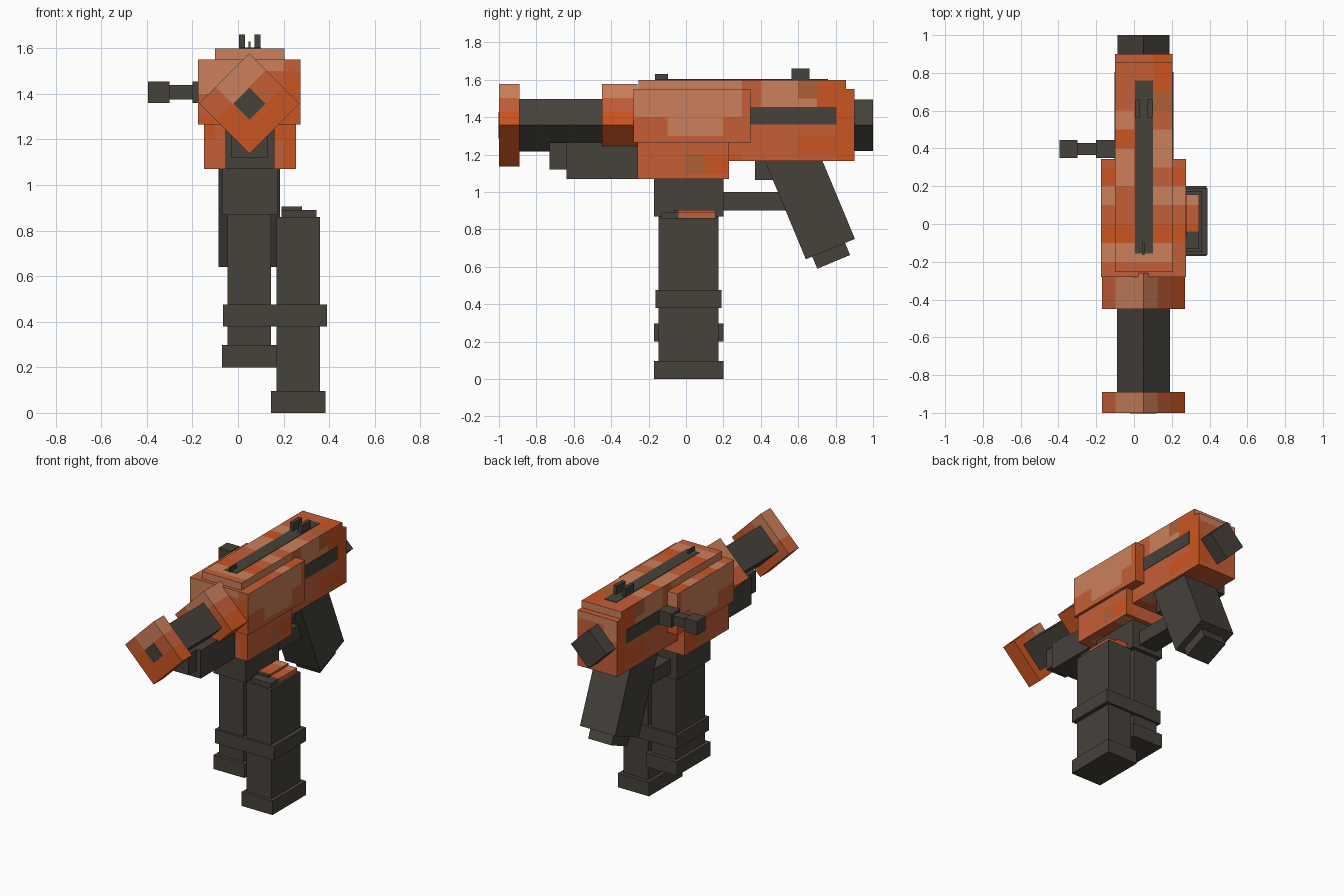
import bpy, bmesh, math
from mathutils import Matrix, Vector

if "Cube" in bpy.data.objects:
    bpy.data.objects.remove(bpy.data.objects["Cube"])


def material(name, rgb):
    m = bpy.data.materials.new(name)
    m.use_nodes = True
    linear = [((c / 255 + 0.055) / 1.055) ** 2.4 for c in rgb] + [1]
    m.diffuse_color = linear
    m.node_tree.nodes["Principled BSDF"].inputs["Base Color"].default_value = linear
    return m


DARK = material("dark gunmetal", (70, 66, 59))
CAMO = [material("light tan orange", (203, 128, 91)),
        material("rust orange", (197, 94, 56)),
        material("bright orange", (203, 85, 33)),
        material("brown orange", (174, 96, 54))]
LETTERS = "LMOB"

# Camouflage patches, one letter per square tile
SIDE = ["LLLLLLMLLBOO",
        "LLLLLLMLLLOO",
        "MMLLLMMMMMMO",
        "MMMMMMMMMOOO",
        "MMMBOOMMMMMO",
        "MMMMMMMMMMMO"]
TOP = ["MMMOO", "MMMOO", "MMMBO", "MLMMM", "MOMLM", "MLMLM",
       "OLMMO", "LMMLL", "MMMMM", "OOMOO", "LLLLM", "MMMMM"]
ENDS = ["LLLLM", "LLMMO", "MMMOO", "OMMOO", "MMMMO", "MMMMO"]
DIAMOND = ["LMO", "LMO", "MOO"]
TILE = 0.1


def pick(grid, col, row):
    row = min(max(math.floor(row), 0), len(grid) - 1)
    col = min(max(math.floor(col), 0), len(grid[0]) - 1)
    return LETTERS.index(grid[row][col])


def body_camo(face):
    c, n = face.calc_center_median(), face.normal
    col_x, col_y = (c.x + 0.2) / TILE, (c.y + 0.3) / TILE
    row_z = (1.6 - c.z) / TILE
    if abs(n.x) > 0.5:
        return pick(SIDE, col_y, row_z)
    if abs(n.z) > 0.5:
        return pick(TOP, col_x, (0.9 - c.y) / TILE)
    return pick(ENDS, col_x, row_z)


def finish(name, bm, mats, matrix=None):
    if matrix:
        bm.transform(matrix)
    mesh = bpy.data.meshes.new(name)
    bm.to_mesh(mesh)
    bm.free()
    for m in mats:
        mesh.materials.append(m)
    ob = bpy.data.objects.new(name, mesh)
    bpy.context.collection.objects.link(ob)
    return ob


def block(x, y, z):
    bm = bmesh.new()
    size = Matrix.Diagonal((x[1] - x[0], y[1] - y[0], z[1] - z[0], 1))
    mid = Vector((sum(x), sum(y), sum(z))) / 2
    bmesh.ops.create_cube(bm, size=1, matrix=Matrix.Translation(mid) @ size)
    return bm


def slice_at(bm, axis, value):
    co, no = Vector(), Vector()
    co[axis], no[axis] = value, 1
    bmesh.ops.bisect_plane(bm, geom=bm.verts[:] + bm.edges[:] + bm.faces[:],
                           plane_co=co, plane_no=no)


def box(name, x, y, z):
    return finish(name, block(x, y, z), [DARK])


def camo_box(name, x, y, z):
    bm = block(x, y, z)
    for axis, (lo, hi) in enumerate((x, y, z)):
        for i in range(math.ceil((lo + 0.01) / TILE), math.ceil((hi - 0.01) / TILE)):
            slice_at(bm, axis, i * TILE)
    bm.normal_update()
    for f in bm.faces:
        f.material_index = body_camo(f)
    return finish(name, bm, CAMO)


def diamond(name, y, half_diagonal, camo=False):
    h = half_diagonal / math.sqrt(2)
    bm = block((-h, h), y, (-h, h))
    if camo:
        third = h * 2 / 3
        for axis in (0, 2):
            for s in (-0.5, 0.5):
                slice_at(bm, axis, s * third)
        for f in bm.faces:
            c = f.calc_center_median()
            f.material_index = pick(DIAMOND, (c.x + h) / third, (h - c.z) / third)
    turn = Matrix.Translation((0.05, 0, 1.357)) @ Matrix.Rotation(math.pi / 4, 4, "Y")
    return finish(name, bm, CAMO if camo else [DARK], turn)


# Receiver
camo_box("top_cover", (-0.10, 0.205), (-0.255, 0.855), (1.55, 1.60))
camo_box("rear_receiver", (-0.10, 0.205), (0.23, 0.90), (1.165, 1.55))
camo_box("front_receiver", (-0.175, 0.275), (-0.28, 0.345), (1.265, 1.55))
camo_box("magazine_well", (-0.15, 0.255), (-0.26, 0.23), (1.07, 1.265))

# Painted slots on the top and both sides
box("top_slot", (0.005, 0.10), (-0.155, 0.76), (1.598, 1.603))
for side, x in (("left", 0.205), ("right", -0.10)):
    box(side + "_slot", (x - 0.003, x + 0.003), (0.345, 0.805), (1.36, 1.455))

# Barrel line, square stock turned on its corner
diamond("muzzle", (-1.0, -0.89), 0.22, camo=True)
diamond("muzzle_hole", (-1.002, -0.995), 0.07)
diamond("barrel", (-0.89, -0.44), 0.14)
diamond("barrel_collar", (-0.45, -0.26), 0.22, camo=True)
diamond("rear_plug", (0.88, 1.0), 0.137)

# Block under the barrel
box("handguard", (-0.055, 0.16), (-0.64, -0.25), (1.07, 1.265))
box("handguard_nose", (-0.03, 0.13), (-0.73, -0.63), (1.12, 1.265))

# Sights
box("front_sight", (0.045, 0.055), (-0.165, -0.095), (1.60, 1.63))
for side, x in (("right", 0.005), ("left", 0.072)):
    box(side + "_rear_sight", (x, x + 0.026), (0.565, 0.66), (1.60, 1.66))

# Charging handle
box("handle_base", (-0.20, -0.09), (0.35, 0.445), (1.36, 1.455))
box("handle_rod", (-0.31, -0.19), (0.365, 0.43), (1.375, 1.44))
box("handle_knob", (-0.395, -0.30), (0.35, 0.445), (1.36, 1.455))

# Magazine housing, trigger and guard
box("magazine_housing", (-0.07, 0.175), (-0.17, 0.20), (0.868, 1.08))
box("trigger_guard", (-0.02, 0.12), (0.19, 0.55), (0.90, 1.0))
box("trigger_block", (-0.02, 0.12), (0.37, 0.47), (1.065, 1.18))

# Slanted grip, built upright then tilted around its foot
tilt = Matrix.Translation((0.05, 0.772, 0.695)) @ Matrix.Rotation(math.radians(22.6), 4, "X")
grip = block((-0.135, 0.135), (-0.142, 0.142), (0, 0.565))
for v in grip.verts:
    if v.co.z > 0.1:  # level the top under the receiver
        v.co.z = 0.515 + 0.416 * -v.co.y
finish("grip", grip, [DARK], tilt)
finish("grip_cap", block((-0.09, 0.09), (-0.105, 0.085), (-0.07, 0.02)), [DARK], tilt)

# Two magazines strapped side by side
for name, x, low, high in (("loaded_magazine", 0.05, 0.20, 0.87),
                           ("spare_magazine", 0.265, 0.0, 0.86)):
    box(name, (x - 0.095, x + 0.095), (-0.147, 0.173), (low, high))
    box(name + "_base", (x - 0.12, x + 0.12), (-0.17, 0.20), (low, low + 0.097))
box("magazine_strap", (-0.065, 0.39), (-0.163, 0.19), (0.38, 0.475))

# Feed lips and the exposed round of the spare magazine
for name, x_end, start, top in (("lower", 0.345, -0.13, 0.89), ("upper", 0.28, -0.065, 0.905)):
    box(name + "_round_tip", (0.19, x_end), (start, -0.04), (0.85, top))
    camo_box(name + "_round", (0.19, x_end), (-0.04, 0.157), (0.85, top))
